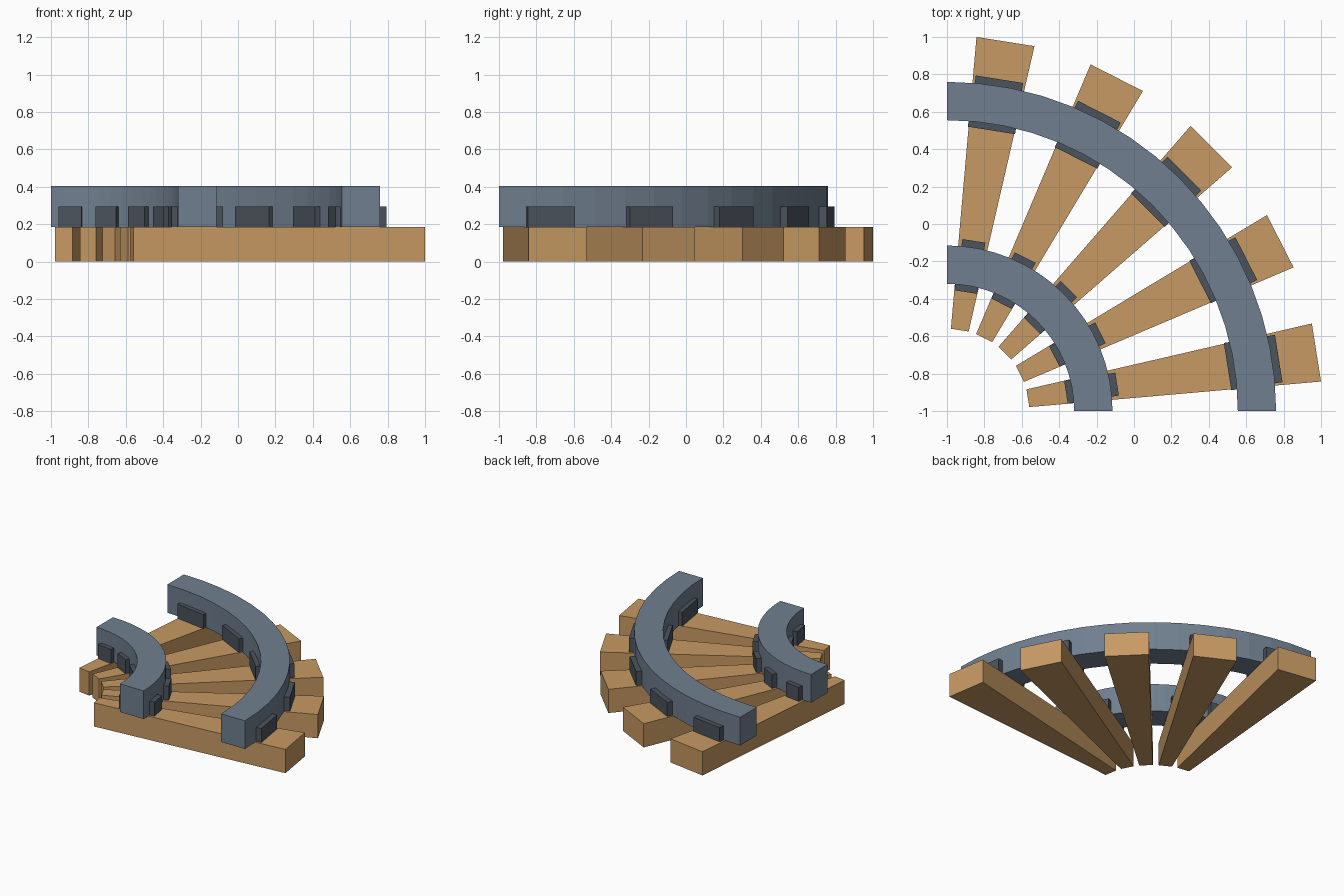
import bpy
import bmesh
import math

if "Cube" in bpy.data.objects:
    bpy.data.objects.remove(bpy.data.objects["Cube"])

CX, CY = -1.0, -1.0           # centre of the curve
Z_SLEEPER, Z_CLIP, Z_RAIL = 0.185, 0.295, 0.405


def material(name, rgb):
    m = bpy.data.materials.new(name)
    m.diffuse_color = (*rgb, 1)
    m.use_nodes = True
    m.node_tree.nodes["Principled BSDF"].inputs["Base Color"].default_value = m.diffuse_color
    return m


WOOD = material("tan wood", (0.57, 0.32, 0.125))
STEEL = material("blue grey steel", (0.163, 0.212, 0.275))
DARK = material("dark iron", (0.072, 0.088, 0.108))


def prism(name, outline, z0, z1, mat):
    """Extrude a flat outline (list of x, y) from z0 to z1."""
    bm = bmesh.new()
    low = [bm.verts.new((x, y, z0)) for x, y in outline]
    high = [bm.verts.new((x, y, z1)) for x, y in outline]
    n = len(outline)
    for i in range(n):
        j = (i + 1) % n
        bm.faces.new((low[i], low[j], high[j], high[i]))
    bm.faces.new(low[::-1])
    bm.faces.new(high)
    bmesh.ops.recalc_face_normals(bm, faces=bm.faces)
    me = bpy.data.meshes.new(name)
    bm.to_mesh(me)
    bm.free()
    me.materials.append(mat)
    ob = bpy.data.objects.new(name, me)
    bpy.context.collection.objects.link(ob)
    return ob


def radial(angle, r0, r1, w0, w1):
    """Trapezoid pointing along an angle; w are half widths at r0 and r1."""
    c, s = math.cos(angle), math.sin(angle)
    pts = [(r0, -w0), (r1, -w1), (r1, w1), (r0, w0)]
    return [(CX + r * c - t * s, CY + r * s + t * c) for r, t in pts]


def arc(r, n=16):
    return [(CX + r * math.cos(math.pi / 2 * i / n),
             CY + r * math.sin(math.pi / 2 * i / n)) for i in range(n + 1)]


# curved rails: name, inner radius, outer radius, clip half width
rails = [("inner", 0.68, 0.885, 0.062), ("outer", 1.555, 1.76, 0.128)]
for name, r0, r1, _ in rails:
    prism(name + "_rail", arc(r1) + arc(r0)[::-1], Z_SLEEPER, Z_RAIL, STEEL)

# tapered sleepers, with a clip on each side of each rail
for k in range(5):
    a = math.radians(9 + 18 * k)
    prism(f"sleeper_{k + 1}", radial(a, 0.438, 2.0, 0.048, 0.157),
          0, Z_SLEEPER, WOOD)
    for name, r0, r1, w in rails:
        prism(f"{name}_rail_near_clip_{k + 1}",
              radial(a, r0 - 0.036, r0 + 0.012, w, w), Z_SLEEPER, Z_CLIP, DARK)
        prism(f"{name}_rail_far_clip_{k + 1}",
              radial(a, r1 - 0.02, r1 + 0.036, w, w), Z_SLEEPER, Z_CLIP, DARK)
